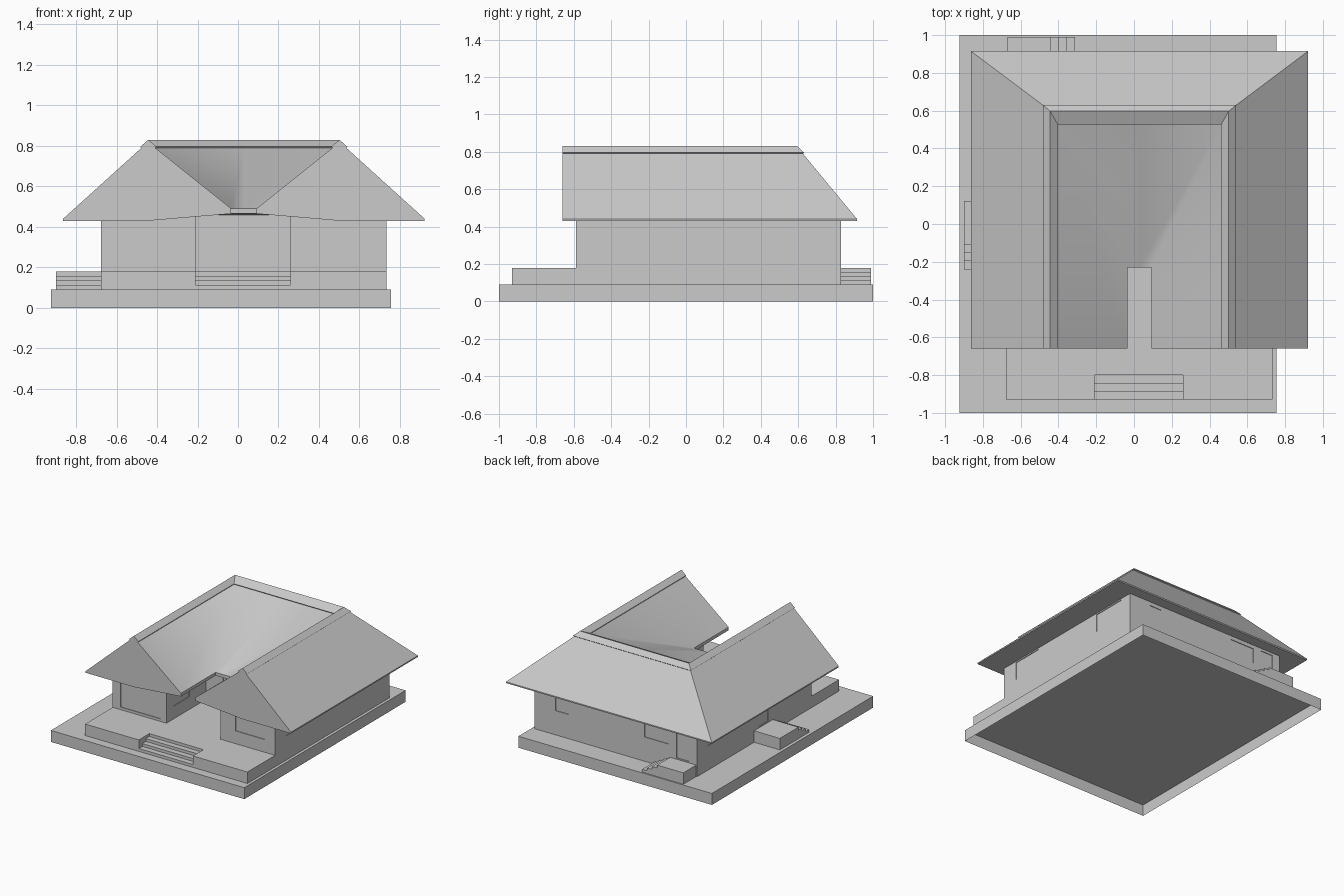
import bpy
import bmesh

if "Cube" in bpy.data.objects:
    bpy.data.objects.remove(bpy.data.objects["Cube"], do_unlink=True)

# One plain colour
GREY = (0.6, 0.6, 0.6, 1)
grey = bpy.data.materials.new("light_grey")
grey.use_nodes = True
grey.diffuse_color = GREY
grey.node_tree.nodes["Principled BSDF"].inputs["Base Color"].default_value = GREY


def make(name, verts, faces):
    mesh = bpy.data.meshes.new(name)
    mesh.from_pydata(verts, [], faces)
    mesh.materials.append(grey)
    obj = bpy.data.objects.new(name, mesh)
    bpy.context.collection.objects.link(obj)
    return obj


def prism(name, outline, z0, z1, closed=False):
    """Extrude a counter-clockwise plan outline; open underneath unless closed."""
    n = len(outline)
    verts = [(x, y, z) for z in (z0, z1) for x, y in outline]
    faces = [tuple(range(n, 2 * n))]
    if closed:
        faces.append(tuple(reversed(range(n))))
    faces += [(i, (i + 1) % n, (i + 1) % n + n, i + n) for i in range(n)]
    return make(name, verts, faces)


def rect(x0, x1, y0, y1):
    return [(x0, y0), (x1, y0), (x1, y1), (x0, y1)]


def box(name, x0, x1, y0, y1, z0, z1):
    return prism(name, rect(x0, x1, y0, y1), z0, z1)


def notched(x0, x1, y0, y1, nx0, nx1, ny):
    """Rectangle with a notch cut into its front edge."""
    return [(x0, y0), (nx0, y0), (nx0, ny), (nx1, ny),
            (nx1, y0), (x1, y0), (x1, y1), (x0, y1)]


# Levels and main plan lines
GROUND, FLOOR, TOP = 0.09, 0.18, 0.47
LEFT, RIGHT, FRONT, BACK = -0.677, 0.733, -0.587, 0.83
IN_L, IN_R, COURT = -0.21, 0.26, -0.1
RISE = 0.0225

# Ground slab (hollow underneath), raised terrace and U-shaped walls
box("ground_slab", -0.925, 0.755, -1, 1, 0, GROUND)
prism("terrace", notched(LEFT, RIGHT, -0.93, BACK, IN_L, IN_R, -0.8), GROUND, FLOOR)
walls = prism("walls", notched(LEFT, RIGHT, FRONT, BACK, IN_L, IN_R, COURT),
              FLOOR, TOP, closed=True)

# Shallow window and door recesses
DEPTH = 0.005
openings = [
    ("y", FRONT, -0.61, -0.26, 0.2, 0.41), ("y", FRONT, 0.39, 0.64, 0.28, 0.41),
    ("y", BACK, 0.44, 0.55, 0.28, 0.4), ("y", BACK, -0.43, -0.22, 0.28, 0.4),
    ("y", BACK, -0.61, -0.5, 0.19, 0.41), ("y", COURT, -0.06, 0.11, 0.19, 0.41),
    ("x", RIGHT, 0.45, 0.73, 0.28, 0.42), ("x", RIGHT, -0.45, -0.2, 0.28, 0.42),
    ("x", LEFT, -0.05, 0.06, 0.19, 0.41), ("x", LEFT, 0.45, 0.7, 0.28, 0.41),
    ("x", IN_L, -0.5, -0.3, 0.28, 0.41), ("x", IN_R, -0.5, -0.3, 0.28, 0.41),
]
verts, faces = [], []
for axis, plane, a0, a1, z0, z1 in openings:
    near, far = plane - DEPTH, plane + DEPTH
    plan = rect(near, far, a0, a1) if axis == "x" else rect(a0, a1, near, far)
    b = len(verts)
    verts += [(x, y, z) for z in (z0, z1) for x, y in plan]
    faces += [(b + 3, b + 2, b + 1, b), (b + 4, b + 5, b + 6, b + 7)]
    faces += [(b + i, b + (i + 1) % 4, b + (i + 1) % 4 + 4, b + i + 4) for i in range(4)]
cutter = make("opening_cutter", verts, faces)
cutter.hide_render = True
cut = walls.modifiers.new("openings", "BOOLEAN")
cut.operation = "DIFFERENCE"
cut.solver = "EXACT"
cut.object = cutter
bpy.context.view_layer.objects.active = walls
bpy.ops.object.modifier_apply(modifier=cut.name)
bpy.data.objects.remove(cutter, do_unlink=True)

# Drop the hidden top and bottom caps of the walls
bm = bmesh.new()
bm.from_mesh(walls.data)
caps = [f for f in bm.faces if all(abs(p.co.z - FLOOR) < 1e-4 for p in f.verts)
        or all(abs(p.co.z - TOP) < 1e-4 for p in f.verts)]
bmesh.ops.delete(bm, geom=caps, context="FACES")
bm.to_mesh(walls.data)
bm.free()

# Landings beside the house
SIDE_Y, BACK_X = -0.11, -0.443
box("side_landing", -0.9, LEFT, SIDE_Y, 0.122, GROUND, FLOOR)
box("back_landing", -0.67, BACK_X, BACK, 0.99, GROUND, FLOOR)

# Three falling treads for each flight
for i in range(3):
    z = FLOOR - RISE * (i + 1)
    near, far = 0.0433 * i, 0.0433 * (i + 1)
    box(f"front_step_{i + 1}", IN_L, IN_R, -0.8 - far, -0.8 - near, GROUND, z)
    box(f"side_step_{i + 1}", -0.9, LEFT, SIDE_Y - far, SIDE_Y - near, GROUND, z)
    box(f"back_step_{i + 1}", BACK_X + near, BACK_X + far, BACK, 0.99, GROUND, z)

# Roof halves: rings from outer eave, over the lipped ridge cap, to the inner eave
CENTRE, GABLE = 0.029, -0.66
# half width, back y, top z, underside z
rings = [(0.893, 0.915, 0.44, 0.43), (0.506, 0.625, 0.79, 0.43),
         (0.512, 0.63, 0.795, 0.43), (0.4725, 0.597, 0.83, 0.43),
         (0.4325, 0.527, 0.797, 0.433), (0.4365, 0.534, 0.789, 0.433),
         (0.0625, -0.23, 0.49, 0.465)]
N = len(rings)
for side, name in ((1, "left_roof_half"), (-1, "right_roof_half")):
    verts, faces = [], []
    for level in (2, 3):
        for ring in rings:
            w, yb, z = ring[0], ring[1], ring[level]
            verts += [(CENTRE + side * w, GABLE, z), (CENTRE + side * w, yb, z),
                      (CENTRE, yb, z)]

    def v(ring, point, under=0):
        return under * 3 * N + ring * 3 + point

    inner_slopes = []
    for r in range(N - 1):
        for p in range(2):
            if r == N - 2:
                inner_slopes.append(len(faces))
            faces.append((v(r, p), v(r, p + 1), v(r + 1, p + 1), v(r + 1, p)))
    # soffit, skipping the stations of the lips
    for r, s in ((0, 3), (3, N - 1)):
        for p in range(2):
            faces.append((v(s, p, 1), v(s, p + 1, 1), v(r, p + 1, 1), v(r, p, 1)))
    # gable end
    faces.append(tuple(v(r, 0) for r in range(N))
                 + (v(N - 1, 0, 1), v(3, 0, 1), v(0, 0, 1)))
    # fascias along both eaves
    for p in range(2):
        faces.append((v(0, p, 1), v(0, p + 1, 1), v(0, p + 1), v(0, p)))
        faces.append((v(N - 1, p), v(N - 1, p + 1), v(N - 1, p + 1, 1), v(N - 1, p, 1)))
    if side < 0:
        faces = [tuple(reversed(f)) for f in faces]
    roof = make(name, verts, faces)
    # soft valley between wing and rear slopes
    for i in inner_slopes:
        roof.data.polygons[i].use_smooth = True
    # remove the unused underside points
    bm = bmesh.new()
    bm.from_mesh(roof.data)
    bmesh.ops.delete(bm, geom=[p for p in bm.verts if not p.link_faces], context="VERTS")
    bm.to_mesh(roof.data)
    bm.free()
